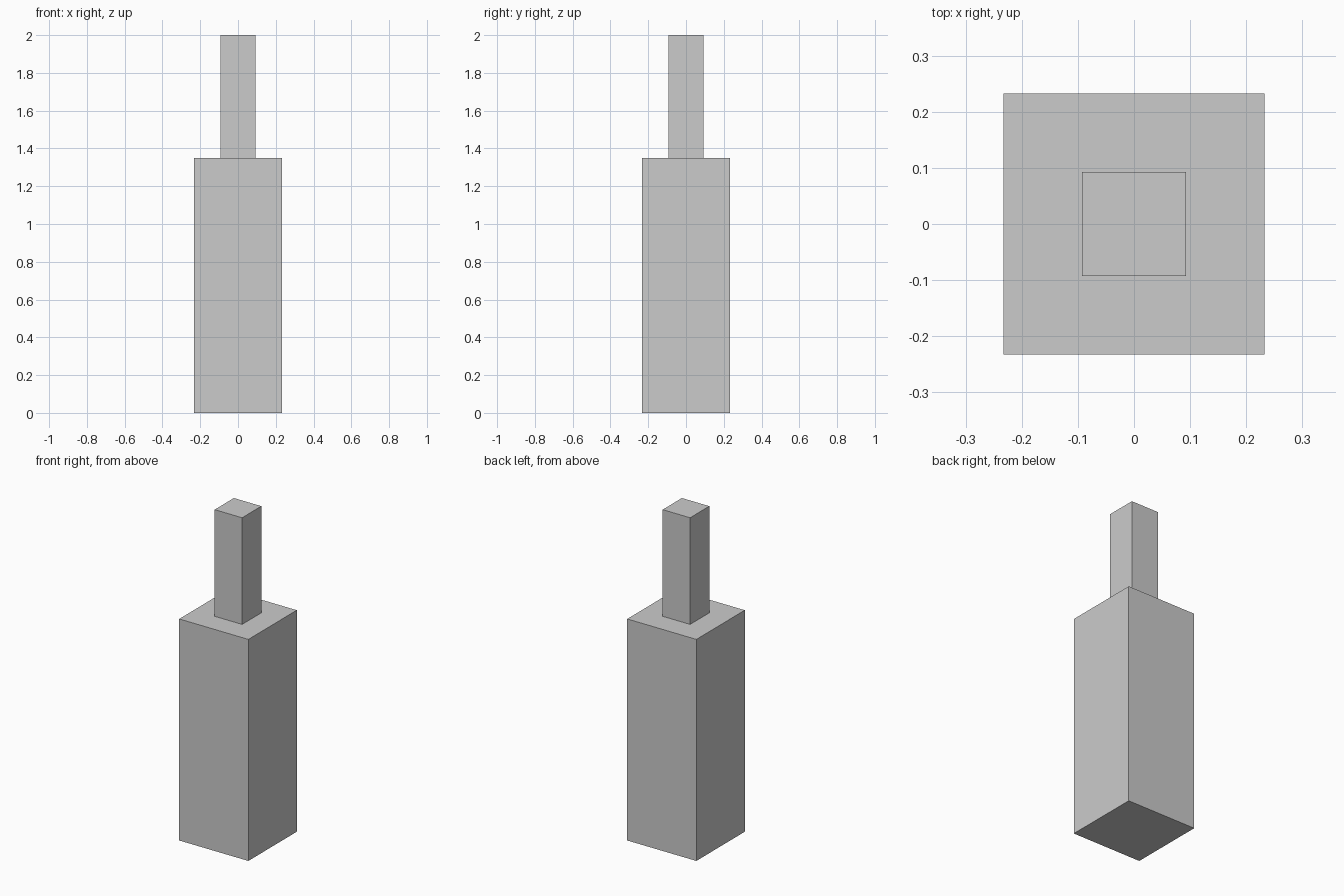
import bpy

if "Cube" in bpy.data.objects:
    bpy.data.objects.remove(bpy.data.objects["Cube"])


def box(name, width, z_low, z_high):
    """Square upright block centred on the z axis."""
    bpy.ops.mesh.primitive_cube_add(size=1, location=(0, 0, (z_low + z_high) / 2))
    obj = bpy.context.object
    obj.name = name
    obj.scale = (width, width, z_high - z_low)
    bpy.ops.object.transform_apply(location=False, rotation=False, scale=True)
    return obj


# Wide lower block
box("body", 0.466, 0.0, 1.35)

# Narrow block standing on top
box("neck", 0.185, 1.35, 2.0)
